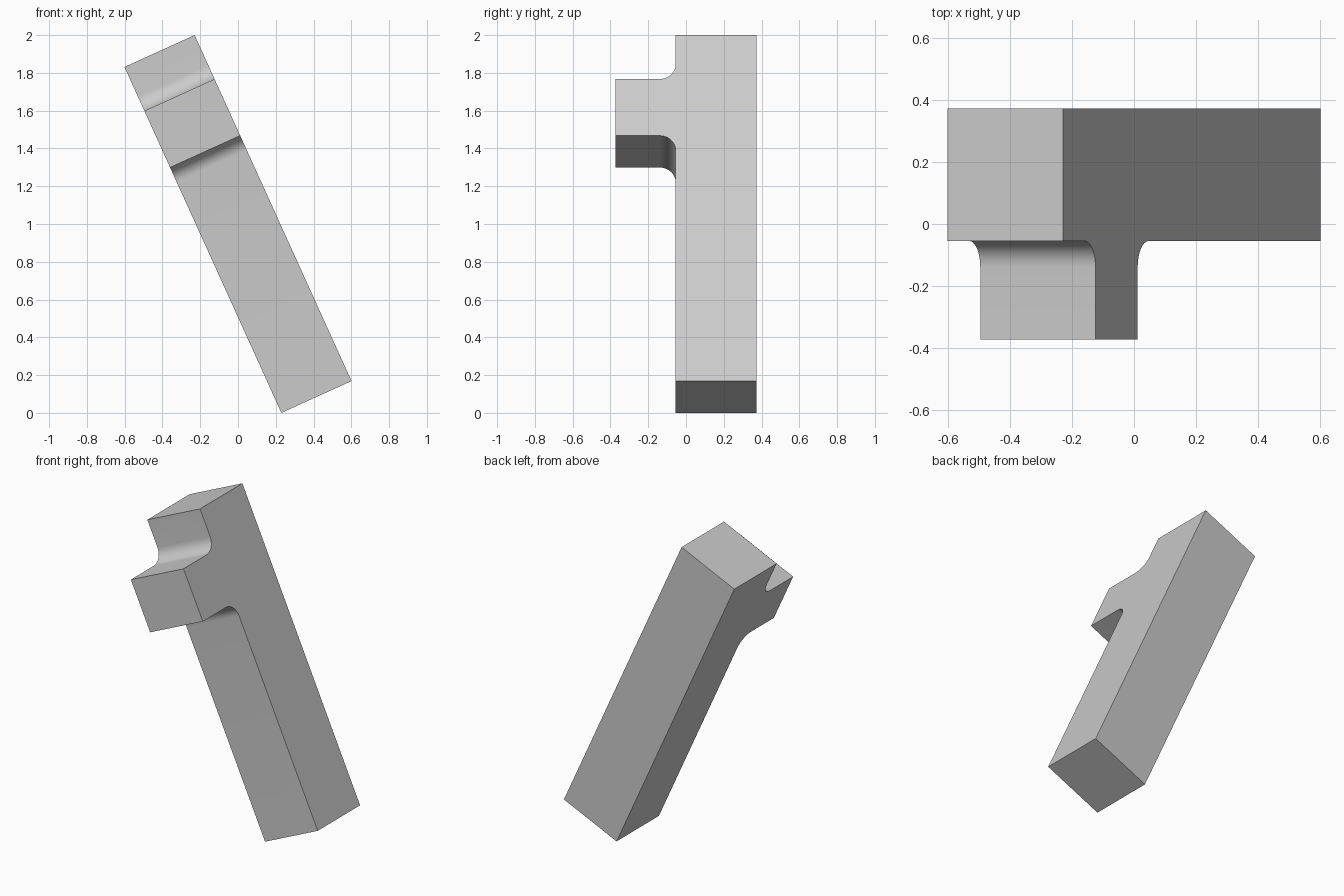
import bpy, bmesh, math
from mathutils import Matrix, Vector

cube = bpy.data.objects.get("Cube")
if cube:
    bpy.data.objects.remove(cube, do_unlink=True)

WIDTH, LENGTH, TILT = 0.408, 2.011, math.radians(24.4)
FRONT, BACK, TAB_FRONT = -0.055, 0.372, -0.372   # depths along y
TAB_LOW, TAB_HIGH = 0.421, 0.75                  # tab span along the bar
RADIUS, STEPS = 0.085, 12

# Plain grey material
grey = bpy.data.materials.new("plain grey")
grey.use_nodes = True
colour = (0.6, 0.6, 0.6, 1)
grey.diffuse_color = colour
grey.node_tree.nodes["Principled BSDF"].inputs["Base Color"].default_value = colour


def fillet(centre_s, start, end):
    """Concave quarter arc between the bar front and the tab."""
    points = []
    for i in range(STEPS + 1):
        a = math.radians(start + (end - start) * i / STEPS)
        points.append((FRONT - RADIUS + RADIUS * math.cos(a),
                       centre_s + RADIUS * math.sin(a)))
    return points


# Side profile: bar with a filleted tab
half = LENGTH / 2
profile = [(BACK, -half), (BACK, half), (FRONT, half)]
profile += fillet(TAB_HIGH + RADIUS, 0, -90)
profile += [(TAB_FRONT, TAB_HIGH), (TAB_FRONT, TAB_LOW)]
profile += fillet(TAB_LOW - RADIUS, 90, 0)
profile += [(FRONT, -half)]

# Extrude across the width, then lean the bar
bm = bmesh.new()
face = bm.faces.new([bm.verts.new((-WIDTH / 2, y, s)) for y, s in profile])
sweep = bmesh.ops.extrude_face_region(bm, geom=[face])
moved = [v for v in sweep["geom"] if isinstance(v, bmesh.types.BMVert)]
bmesh.ops.translate(bm, verts=moved, vec=Vector((WIDTH, 0, 0)))
bmesh.ops.recalc_face_normals(bm, faces=bm.faces)
lean = Matrix.Translation((0, 0, 1)) @ Matrix.Rotation(-TILT, 4, 'Y')
bmesh.ops.transform(bm, matrix=lean, verts=bm.verts)

mesh = bpy.data.meshes.new("leaning_bar_with_tab")
bm.to_mesh(mesh)
bm.free()
mesh.materials.append(grey)
bar = bpy.data.objects.new("leaning_bar_with_tab", mesh)
bpy.context.collection.objects.link(bar)

# Smooth fillets, sharp corners
bpy.ops.object.select_all(action='DESELECT')
bar.select_set(True)
bpy.context.view_layer.objects.active = bar
bpy.ops.object.shade_smooth_by_angle(angle=math.radians(30))
